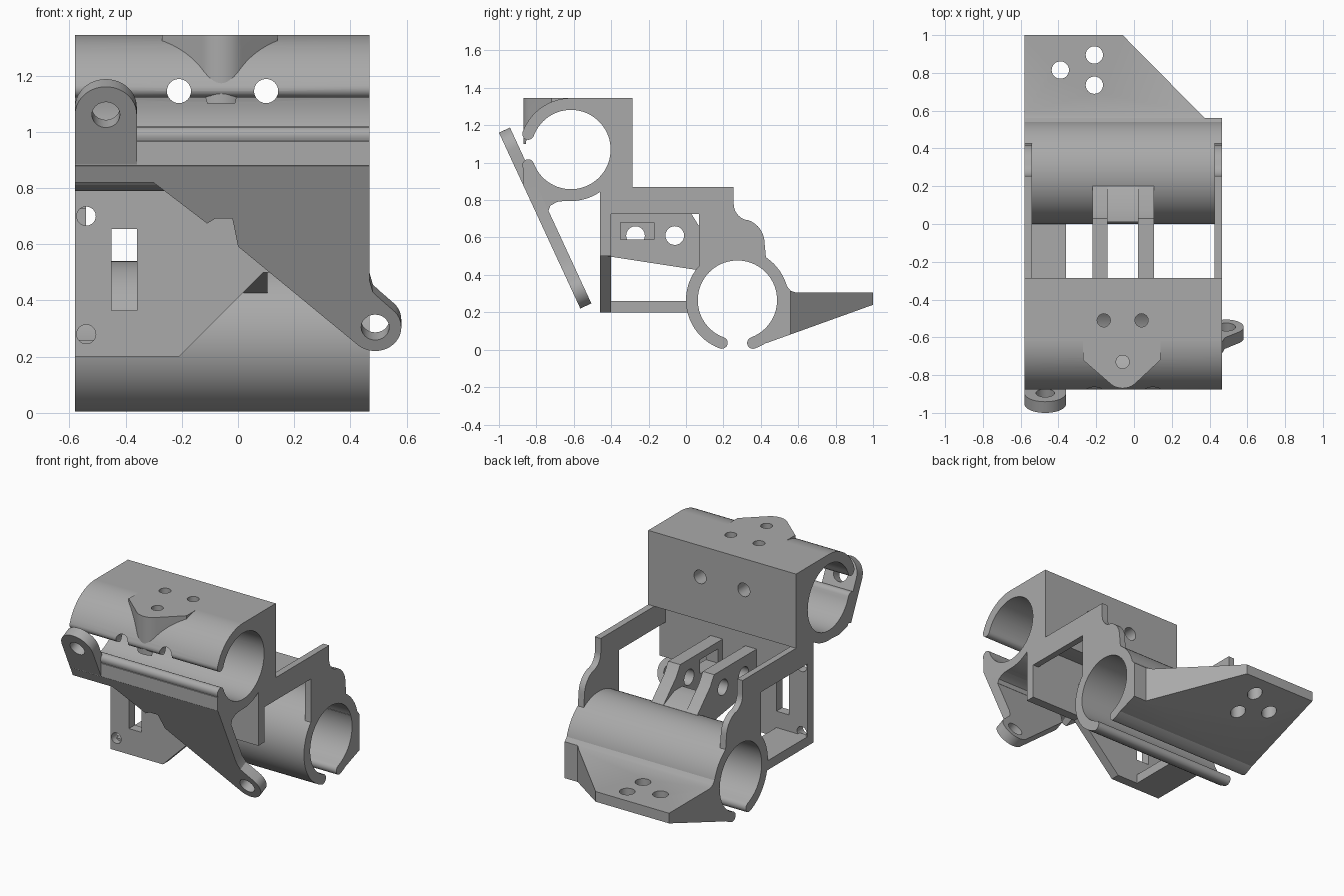
import bpy, bmesh, math
from mathutils import Vector

cube = bpy.data.objects.get("Cube")
if cube:
    bpy.data.objects.remove(cube, do_unlink=True)

grey = bpy.data.materials.new("plain_grey")
grey.use_nodes = True
grey.diffuse_color = (0.4, 0.4, 0.4, 1)
grey.node_tree.nodes["Principled BSDF"].inputs["Base Color"].default_value = (0.4, 0.4, 0.4, 1)

LEFT, RIGHT = 0.467, -0.58
UP, LOW = (-0.615, 1.07), (0.275, 0.265)      # bore centres in (y, z)
INNER, OUTER = 0.212, 0.275
MID = (INNER + OUTER) / 2

# Ways to place a 2D profile point (u, v) at depth d
along_x = lambda u, v, d: Vector((d, u, v))
along_y = lambda u, v, d: Vector((u, d, v))
along_z = lambda u, v, d: Vector((u, v, d))
SLOPE = math.atan2(0.94, 0.435)


def on_slope(u, v, d):
    c, s = math.cos(SLOPE), math.sin(SLOPE)
    return Vector((u, -0.565 - c * v + s * d, 0.22 + s * v + c * d))


def arc(centre, r, a0, a1, n=24):
    angles = [math.radians(a0 + (a1 - a0) * i / n) for i in range(n + 1)]
    return [(centre[0] + r * math.cos(a), centre[1] + r * math.sin(a)) for a in angles]


def prism(name, pts, place, d0, d1):
    bm = bmesh.new()
    low = [bm.verts.new(place(u, v, d0)) for u, v in pts]
    high = [bm.verts.new(place(u, v, d1)) for u, v in pts]
    bm.faces.new(low)
    bm.faces.new(high)
    for i in range(len(pts)):
        j = (i + 1) % len(pts)
        bm.faces.new((low[i], low[j], high[j], high[i]))
    bmesh.ops.recalc_face_normals(bm, faces=bm.faces)
    mesh = bpy.data.meshes.new(name)
    bm.to_mesh(mesh)
    bm.free()
    mesh.materials.append(grey)
    ob = bpy.data.objects.new(name, mesh)
    bpy.context.collection.objects.link(ob)
    return ob


def rect(u0, u1, v0, v1):
    return [(u0, v0), (u1, v0), (u1, v1), (u0, v1)]


def cut(ob, profiles, place, d0, d1):
    for pts in profiles:
        cutter = prism("cutter", pts, place, d0, d1)
        cutter.hide_render = True
        mod = ob.modifiers.new("cut", 'BOOLEAN')
        mod.operation, mod.solver, mod.object = 'DIFFERENCE', 'EXACT', cutter
        bpy.context.view_layer.update()
        done = bpy.data.meshes.new_from_object(ob.evaluated_get(bpy.context.evaluated_depsgraph_get()))
        ob.modifiers.clear()
        ob.data = done
        bpy.data.objects.remove(cutter, do_unlink=True)


def circles(centres, r):
    return [arc(c, r, 0, 345, 23) for c in centres]


def open_ring(name, centre, a0, a1):
    # C-shaped clamp with rounded lips
    lip = (OUTER - INNER) / 2
    tip = lambda a: arc(centre, MID, a, a, 1)[0]
    pts = arc(centre, OUTER, a0, a1, 64)
    pts += arc(tip(a1), lip, a1, a1 + 180, 10)[1:]
    pts += arc(centre, INNER, a1, a0, 64)[1:]
    pts += arc(tip(a0), lip, a0 + 180, a0 + 360, 10)[1:-1]
    return prism(name, pts, along_x, RIGHT, LEFT)


# Upper clamp with square back and bolt holes
cross_holes = circles([(-0.21, 1.145), (0.1, 1.145)], 0.043)
top_holes = circles([(-0.16, -0.51), (0.04, -0.51), (-0.06, -0.73)], 0.035)
upper = open_ring("upper_clamp", UP, -160, 160)
block = prism("upper_block", [(-0.285, 1.345), (-0.285, 0.87), (-0.40, 0.87)]
              + arc(UP, MID, -50, 90) + [(-0.615, 1.345)], along_x, RIGHT, LEFT)
boss = prism("screw_boss", [(0.14, -0.61), (0.14, -0.72)] + arc((-0.06, -0.77), 0.1, -45, -135, 10)
             + [(-0.27, -0.72), (-0.27, -0.61)], along_z, 1.1, 1.345)
cut(boss, [arc(UP, MID, 0, 355, 71)], along_x, -1, 1)
for ob in (upper, block, boss):
    cut(ob, top_holes, along_z, 1.2, 1.5)
for ob in (upper, block):
    cut(ob, cross_holes, along_y, -1, 0)

# Slanted front sheet with two ears
sheet = prism("slanted_sheet",
              [(RIGHT, 0.66), (-0.3, 0.66), (-0.11, 0.5), (-0.08, 0.52), (-0.02, 0.52), (0, 0.41)]
              + arc((0.488, 0.093), 0.093, 230, 400)
              + [(0.51, 0.2), (0.48, 0.23), (LEFT, 0.28), (LEFT, 0.73), (-0.36, 0.73)]
              + arc((-0.47, 0.926), 0.11, 0, 180), on_slope, 0, 0.065)
cut(sheet, circles([(0.488, 0.093), (-0.47, 0.926)], 0.05), on_slope, -0.1, 0.2)
prism("sheet_web", [(-0.872, 0.88), (-0.872, 0.965)] + arc(UP, MID, 200, 270)
      + [(-0.615, 0.797), (-0.72, 0.79), (-0.8, 0.81)], along_x, RIGHT, LEFT)
prism("sheet_fillet", [(-0.8, 0.82), (-0.62, 0.82), (-0.64, 0.797), (-0.69, 0.79), (-0.725, 0.77),
                       (-0.735, 0.745), (-0.77, 0.75)], along_x, 0.0, LEFT)

# Lower clamp and wedge-shaped mounting plate
open_ring("lower_clamp", LOW, -70, 250)
wedge = prism("mounting_wedge", [(0.47, 0.34), (0.535, 0.345), (0.56, 0.315), (0.59, 0.305), (1, 0.305),
                                 (1, 0.24), (0.43, 0.035), (0.36, 0.035)]
              + arc(LOW, MID, -65, 15), along_x, RIGHT, LEFT)
cut(wedge, [[(-0.06, 1), (-0.06, 1.2), (0.8, 1.2), (0.8, 0.56), (0.375, 0.56)]], along_z, -0.5, 1)
cut(wedge, circles([(-0.39, 0.815), (-0.21, 0.895), (-0.21, 0.735)], 0.046), along_z, -0.5, 1)

# Flat front plate with slot and screw holes
plate = prism("front_plate", [(RIGHT, 0.2), (-0.21, 0.2), (0.09, 0.5), (LEFT, 0.5), (LEFT, 0.88), (RIGHT, 0.88)],
              along_y, -0.46, -0.40)
cut(plate, circles([(-0.54, 0.7), (-0.54, 0.28)], 0.034) + [rect(-0.45, -0.36, 0.365, 0.655)],
    along_y, -0.6, -0.3)
prism("floor_slab", rect(-0.42, 0.03, 0.2, 0.26), along_x, RIGHT, -0.36)

# Side arms joining the clamps
arm = [(-0.44, 0.88), (-0.28, 0.87), (0.255, 0.87), (0.255, 0.78)]
arm += arc((0.345, 0.78), 0.09, 180, 250, 8)[1:] + arc((0.29, 0.57), 0.13, 70, 0, 8)
arm += arc(LOW, MID, 50, 150) + [(0.07, 0.42), (0.07, 0.725), (-0.44, 0.725)]
for name, x0, x1 in (("left_arm", 0.425, LEFT), ("right_arm", RIGHT, -0.54)):
    prism(name, arm, along_x, x0, x1)

# Inner ribs with pivot holes, and the block between them
rib_shape = [(-0.42, 0.5), (0.1, 0.42), (0.2, 0.5), (0.2, 0.53), (0.07, 0.66), (0.03, 0.725), (-0.42, 0.725)]
for name, x0, x1 in (("left_rib", 0.02, 0.105), ("right_rib", -0.22, -0.14)):
    rib = prism(name, rib_shape, along_x, x0, x1)
    holes = circles([(-0.06, 0.61)], 0.05)
    holes += [rect(-0.35, -0.17, 0.59, 0.68)] if x0 > 0 else circles([(-0.27, 0.61)], 0.05)
    cut(rib, holes, along_x, x0 - 0.05, x1 + 0.05)
prism("rib_bridge", [(0.01, 0.45), (0.1, 0.42), (0.2, 0.5), (0.2, 0.53), (0.09, 0.58), (0.01, 0.58)],
      along_x, -0.14, 0.02)

# Smooth the round parts, keeping edges sharp
for ob in bpy.context.scene.objects:
    ob.select_set(ob.type == 'MESH')
    if ob.type == 'MESH':
        bpy.context.view_layer.objects.active = ob
bpy.ops.object.shade_smooth_by_angle(angle=math.radians(30))
